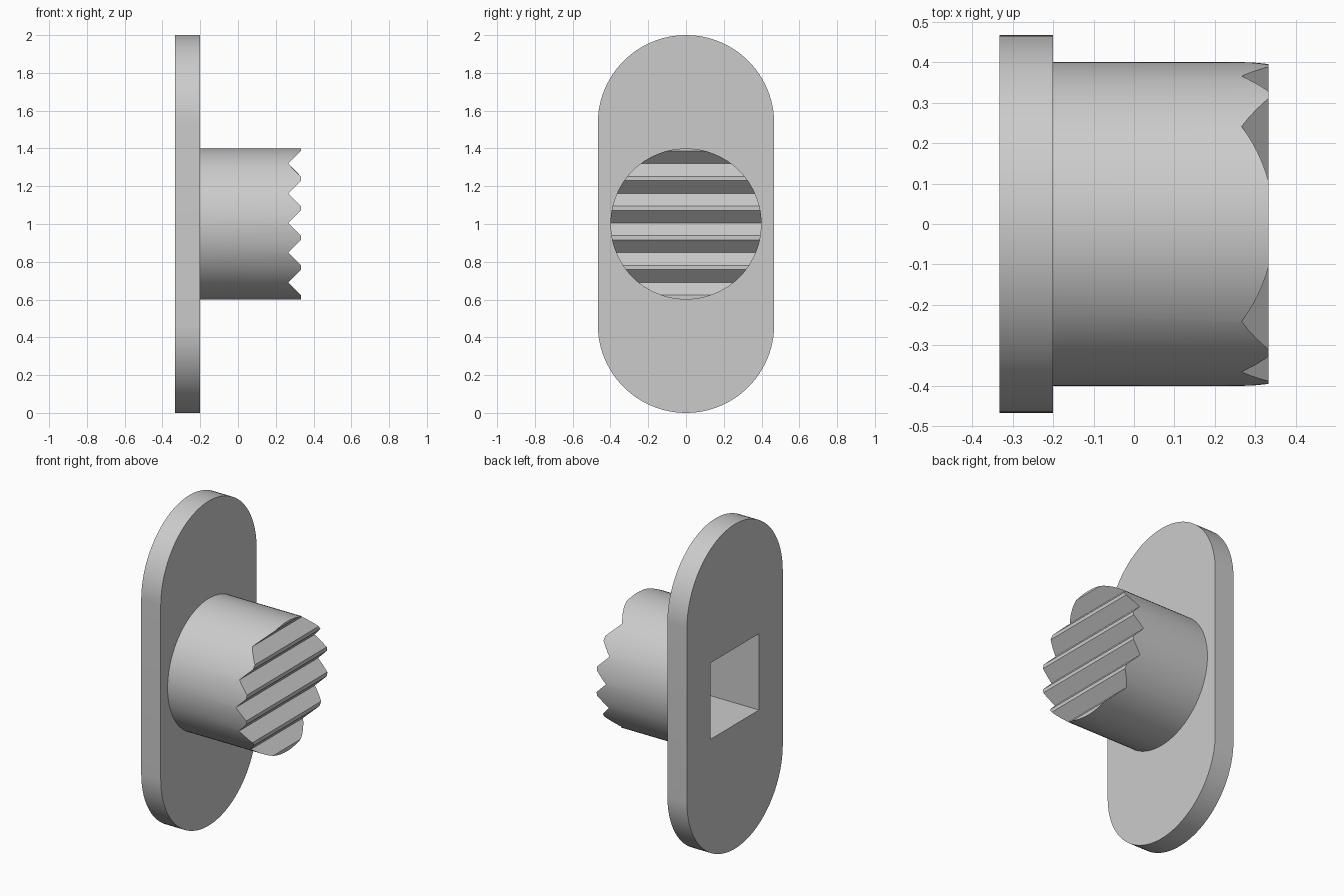
import bpy
import bmesh
from math import sin, cos, pi, radians

if "Cube" in bpy.data.objects:
    bpy.data.objects.remove(bpy.data.objects["Cube"], do_unlink=True)

PLATE_BACK, PLATE_FRONT, SHAFT_END = -0.333, -0.2, 0.333
PLATE_R, SHAFT_R, MID = 0.467, 0.4, 1.0
SOCKET, SOCKET_DEPTH = 0.47, 0.47
TOOTH, PITCH = 0.067, 0.157

grey = bpy.data.materials.new("plain grey")
grey.use_nodes = True
grey.diffuse_color = (0.6, 0.6, 0.6, 1)
grey.node_tree.nodes["Principled BSDF"].inputs["Base Color"].default_value = (0.6, 0.6, 0.6, 1)


def prism(name, outlines, offset):
    """Extrude each closed outline of 3D points along the offset."""
    bm = bmesh.new()
    for points in outlines:
        face = bm.faces.new([bm.verts.new(p) for p in points])
        extruded = bmesh.ops.extrude_face_region(bm, geom=[face], use_keep_orig=True)
        moved = [v for v in extruded["geom"] if isinstance(v, bmesh.types.BMVert)]
        bmesh.ops.translate(bm, verts=moved, vec=offset)
    bmesh.ops.recalc_face_normals(bm, faces=bm.faces)
    mesh = bpy.data.meshes.new(name)
    bm.to_mesh(mesh)
    bm.free()
    mesh.materials.append(grey)
    obj = bpy.data.objects.new(name, mesh)
    bpy.context.collection.objects.link(obj)
    return obj


def arc(x, z, r, start, steps, sweep):
    return [(x, r * cos(start + sweep * i / steps), z + r * sin(start + sweep * i / steps))
            for i in range(steps + 1)]


def combine(target, other, operation):
    """Apply a boolean and discard the helper."""
    mod = target.modifiers.new(operation.lower(), "BOOLEAN")
    mod.operation, mod.object, mod.solver = operation, other, "EXACT"
    bpy.ops.object.select_all(action="DESELECT")
    bpy.context.view_layer.objects.active = target
    target.select_set(True)
    bpy.ops.object.modifier_apply(modifier=mod.name)
    bpy.data.objects.remove(other, do_unlink=True)


# Rounded flange plate
outline = (arc(PLATE_BACK, 2 - PLATE_R, PLATE_R, 0, 48, pi)
           + arc(PLATE_BACK, PLATE_R, PLATE_R, pi, 48, pi))
body = prism("flange_with_toothed_shaft", [outline], (PLATE_FRONT - PLATE_BACK, 0, 0))

# Round shaft, rooted inside the plate
root = PLATE_FRONT - 0.05
shaft = prism("shaft", [arc(root, MID, SHAFT_R, 0, 96, 2 * pi)[:-1]], (SHAFT_END - root, 0, 0))

# Horizontal V grooves across the shaft end
over = 0.005
half = TOOTH + over
grooves = []
for i in range(-2, 3):
    z = MID + 0.005 + i * PITCH
    grooves.append([(SHAFT_END - TOOTH, -0.6, z),
                    (SHAFT_END + over, -0.6, z + half),
                    (SHAFT_END + over, -0.6, z - half)])
combine(shaft, prism("groove_cutter", grooves, (0, 1.2, 0)), "DIFFERENCE")
combine(body, shaft, "UNION")

# Square blind socket in the back of the plate
h = SOCKET / 2
square = [(PLATE_BACK - 0.1, y, MID + z) for y, z in ((-h, -h), (h, -h), (h, h), (-h, h))]
combine(body, prism("socket_cutter", [square], (SOCKET_DEPTH + 0.1, 0, 0)), "DIFFERENCE")

bpy.ops.object.shade_smooth_by_angle(angle=radians(25))
